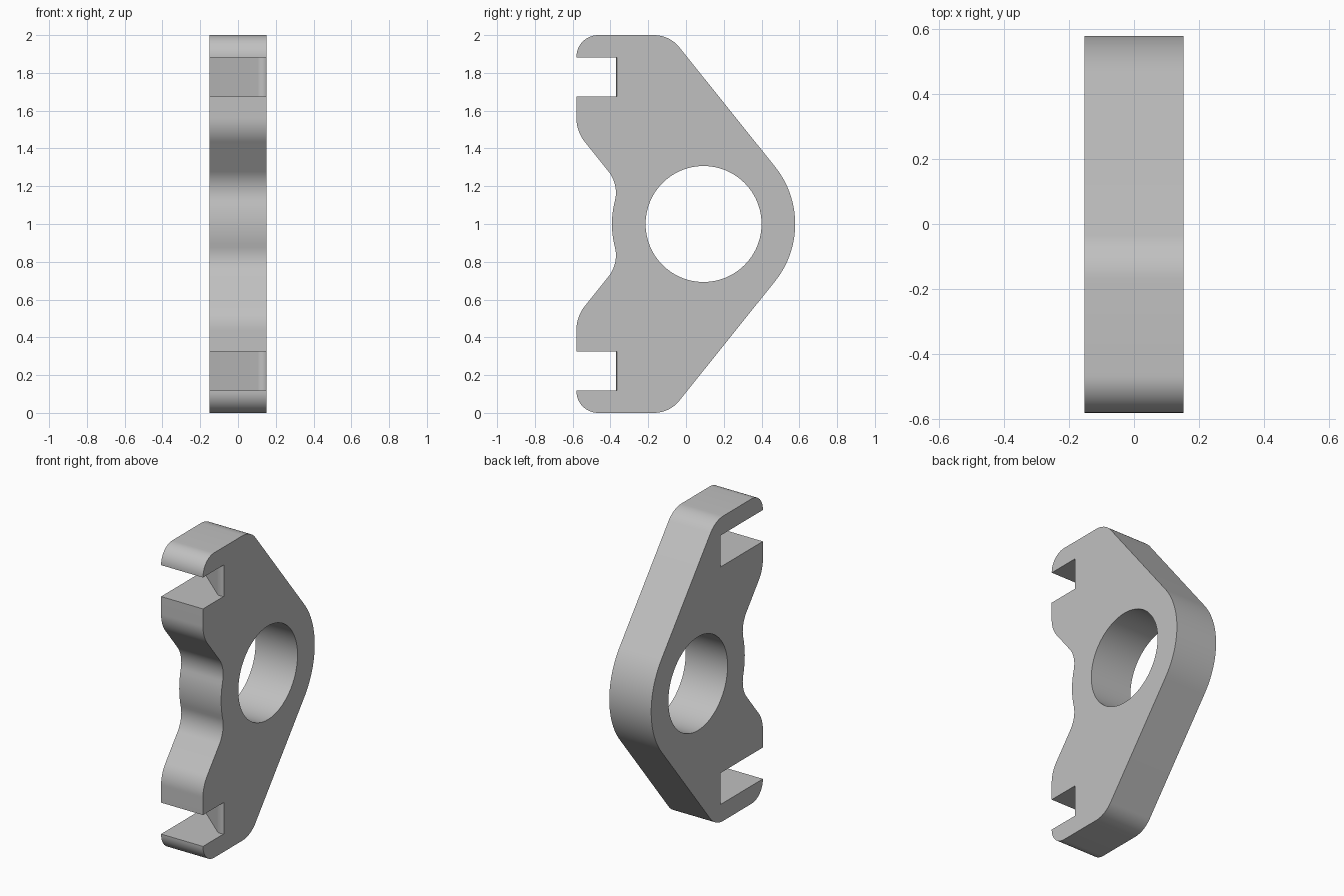
import bpy, bmesh, math
from mathutils import Vector

if "Cube" in bpy.data.objects:
    bpy.data.objects.remove(bpy.data.objects["Cube"], do_unlink=True)

HALF = 0.152                        # half thickness of the plate
HUB = Vector((0.093, 1.0))          # bore centre (y, z)
HUB_R, BORE_R = 0.485, 0.307

grey = bpy.data.materials.new("plain_grey")
grey.use_nodes = True
grey.diffuse_color = (0.53, 0.53, 0.53, 1)
grey.node_tree.nodes["Principled BSDF"].inputs["Base Color"].default_value = (0.53, 0.53, 0.53, 1)


def arc(center, radius, start, end, steps):
    """Points on an arc, angles in degrees."""
    angles = [math.radians(start + (end - start) * i / steps) for i in range(steps + 1)]
    return [center + radius * Vector((math.cos(a), math.sin(a))) for a in angles]


def fillet(before, corner, after, radius, steps=12):
    """Replace a corner by a tangent arc."""
    b, c, a = Vector(before), Vector(corner), Vector(after)
    u, v = (b - c).normalized(), (a - c).normalized()
    half = u.angle(v) / 2
    center = c + (u + v).normalized() * radius / math.sin(half)
    p = c + u * radius / math.tan(half) - center
    q = c + v * radius / math.tan(half) - center
    turn = math.atan2(p.x * q.y - p.y * q.x, p.dot(q))
    start = math.atan2(p.y, p.x)
    return arc(center, radius, math.degrees(start), math.degrees(start + turn), steps)


def prism(name, points, direction):
    """Extrude a closed 3D polygon along a direction."""
    bm = bmesh.new()
    face = bm.faces.new([bm.verts.new(p) for p in points])
    new = bmesh.ops.extrude_face_region(bm, geom=[face])["geom"]
    bmesh.ops.translate(bm, vec=direction, verts=[g for g in new if isinstance(g, bmesh.types.BMVert)])
    bmesh.ops.recalc_face_normals(bm, faces=bm.faces)
    mesh = bpy.data.meshes.new(name)
    bm.to_mesh(mesh)
    bm.free()
    obj = bpy.data.objects.new(name, mesh)
    bpy.context.collection.objects.link(obj)
    mesh.materials.append(grey)
    return obj


# Upper half of the outline, from the hub's back over the top to its front
tangent = HUB + HUB_R * Vector((0.78, 0.626))
front, top_corner, shoulder, neck = (-0.58, 2), (-0.087, 2), (-0.58, 1.49), (-0.356, 1.21)
neck_start = HUB + HUB_R * Vector((-math.cos(math.radians(14.3)), math.sin(math.radians(14.3))))
upper = arc(HUB, HUB_R, 0, 38.75, 16)
upper += fillet(tangent, top_corner, front, 0.173)
upper += fillet(top_corner, front, shoulder, 0.115)
upper += fillet(front, shoulder, neck, 0.2)
upper += fillet(shoulder, neck, neck_start, 0.18)
upper += arc(HUB, HUB_R, 165.7, 180, 6)[1:]
lower = [Vector((p.x, 2 - p.y)) for p in reversed(upper[1:-1])]
plate = prism("bracket_plate", [(-HALF, p.x, p.y) for p in upper + lower], (2 * HALF, 0, 0))

# Round bore
bore = arc(HUB, BORE_R, 0, 360, 96)[:-1]
cutters = [prism("bore_cutter", [(-0.3, p.x, p.y) for p in bore], (0.6, 0, 0))]

# Slots with a slanted back wall that ends in a rounded nose
slant_top, peak, side = (-0.3, -0.017), (0.132, -0.385), (0.2, -0.32)
nose = fillet(slant_top, peak, side, 0.04)
wall = [Vector(slant_top)] + nose + [Vector(side), Vector((0.2, -0.8)), Vector((-0.3, -0.8))]
for base in (0.118, 1.676):
    cutters.append(prism("slot_cutter", [(p.x, p.y, base) for p in wall], (0, 0, 0.206)))

# Cut the plate, then drop the cutters
bpy.context.view_layer.objects.active = plate
plate.select_set(True)
for cutter in cutters:
    cutter.hide_render = True
    mod = plate.modifiers.new("cut", "BOOLEAN")
    mod.operation = "DIFFERENCE"
    mod.solver = "EXACT"
    mod.object = cutter
    bpy.ops.object.modifier_apply(modifier=mod.name)
    bpy.data.objects.remove(cutter, do_unlink=True)

bpy.ops.object.shade_smooth_by_angle(angle=math.radians(25))
